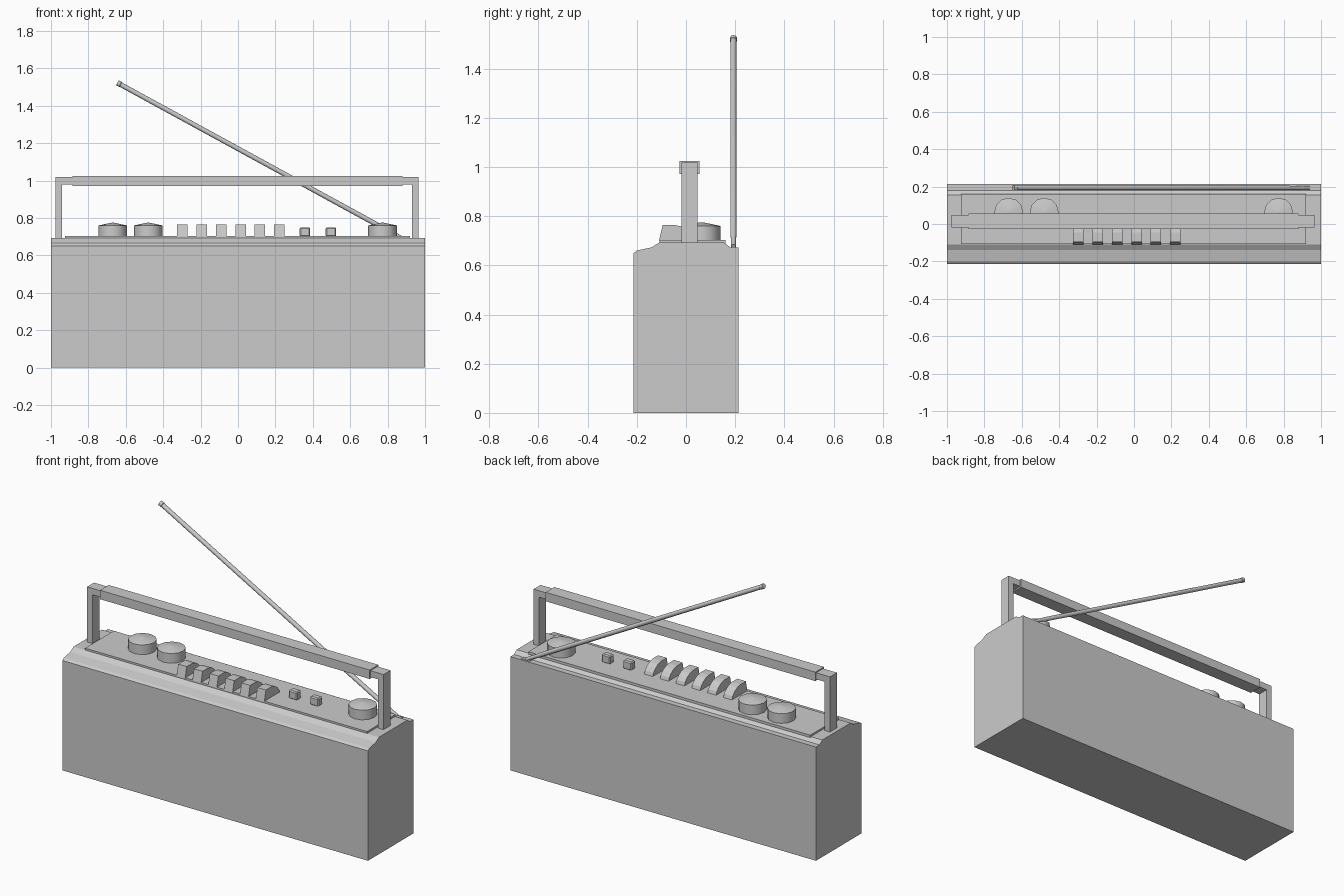
import bpy, math
from mathutils import Vector

if "Cube" in bpy.data.objects:
    bpy.data.objects.remove(bpy.data.objects["Cube"])

GREY = (0.6, 0.6, 0.6, 1)
mat = bpy.data.materials.new("plain grey")
mat.use_nodes = True
mat.diffuse_color = GREY
mat.node_tree.nodes["Principled BSDF"].inputs["Base Color"].default_value = GREY


def add_mesh(name, verts, faces):
    mesh = bpy.data.meshes.new(name)
    mesh.from_pydata(verts, [], faces)
    mesh.materials.append(mat)
    obj = bpy.data.objects.new(name, mesh)
    bpy.context.collection.objects.link(obj)
    return obj


def extrude_x(name, profile, x0, x1):
    """Extrude a clockwise (y, z) profile along x."""
    n = len(profile)
    verts = [(x, y, z) for x in (x0, x1) for y, z in profile]
    faces = [(i, (i + 1) % n, n + (i + 1) % n, n + i) for i in range(n)]
    faces += [tuple(reversed(range(n))), tuple(range(n, 2 * n))]
    return add_mesh(name, verts, faces)


def box(name, x, y, z):
    return extrude_x(name, [(y[0], z[0]), (y[0], z[1]), (y[1], z[1]), (y[1], z[0])], *x)


def lathe(name, profile, sides, location, axis=(0, 0, 1)):
    """Spin a bottom-to-top (radius, height) profile about an axis."""
    turn = Vector((0, 0, 1)).rotation_difference(Vector(axis))
    verts, faces = [], []
    for r, h in profile:
        for i in range(sides):
            a = math.tau * i / sides
            verts.append(turn @ Vector((r * math.cos(a), r * math.sin(a), h)) + Vector(location))
    for k in range(len(profile) - 1):
        for i in range(sides):
            j = (i + 1) % sides
            faces.append((k * sides + i, k * sides + j, (k + 1) * sides + j, (k + 1) * sides + i))
    top = (len(profile) - 1) * sides
    faces += [tuple(reversed(range(sides))), tuple(range(top, top + sides))]
    return add_mesh(name, verts, faces)


def smooth(obj, degrees=30):
    bpy.ops.object.select_all(action="DESELECT")
    obj.select_set(True)
    bpy.context.view_layer.objects.active = obj
    bpy.ops.object.shade_smooth_by_angle(angle=math.radians(degrees))


# Case, with shoulders at front and back
case = extrude_x("case", [(-0.213, 0), (-0.213, 0.65), (-0.2, 0.66), (-0.14, 0.673),
                          (-0.11, 0.692), (0.155, 0.692), (0.18, 0.673), (0.213, 0.673),
                          (0.213, 0)], -1, 1)

# Recess along the rear edge for the folded aerial
cutter = box("aerial_recess_cutter", (-0.945, 0.94), (0.185, 0.25), (0.65, 0.75))
cutter.hide_render = True
cutter.hide_viewport = True
cut = case.modifiers.new("aerial recess", "BOOLEAN")
cut.operation = "DIFFERENCE"
cut.solver = "EXACT"
cut.object = cutter
bpy.context.view_layer.objects.active = case
bpy.ops.object.modifier_apply(modifier=cut.name)
bpy.data.objects.remove(cutter)

# Control panel
box("control_panel", (-0.925, 0.92), (-0.108, 0.16), (0.685, 0.703))

# Handle: posts with short elbows, and a thicker grip between them
for name, side in (("right", -1), ("left", 1)):
    def span(a, b):
        return sorted((side * a - 0.005, side * b - 0.005))
    box(name + "_handle_post", span(0.935, 0.97), (-0.018, 0.047), (0.68, 1.018))
    box(name + "_handle_elbow", span(0.86, 0.935), (-0.018, 0.047), (0.98, 1.018))
box("handle_grip", (-0.885, 0.88), (-0.026, 0.055), (0.972, 1.025))

# Rotary knobs with low conical tops
for name, x in (("volume", -0.67), ("tone", -0.48), ("tuning", 0.773)):
    smooth(lathe(name + "_knob", [(0.077, 0.695), (0.077, 0.76), (0.006, 0.775)], 12,
                 (x, 0.063, 0)), 32)

# Row of piano keys, rounded towards the back
key = [(-0.11, 0.7), (-0.095, 0.764), (-0.045, 0.764), (-0.015, 0.757),
       (0.01, 0.742), (0.028, 0.722), (0.036, 0.7)]
for i in range(6):
    x = -0.297 + 0.1036 * i
    extrude_x(f"piano_key_{i + 1}", key, x - 0.028, x + 0.028)

# Two small switches
for i, x in enumerate((0.358, 0.497)):
    switch = box(f"switch_{i + 1}", (x - 0.028, x + 0.028), (0, 0.04), (0.7, 0.75))
    bevel = switch.modifiers.new("soft edges", "BEVEL")
    bevel.width = 0.006

# Aerial: pivot, rod and tip
base, tip = Vector((0.905, 0.193, 0.676)), Vector((-0.645, 0.193, 1.523))
length = (tip - base).length
smooth(lathe("aerial_rod", [(0.011, 0), (0.011, 0.08), (0.013, 0.09), (0.013, length - 0.02),
                            (0.015, length - 0.018), (0.015, length)], 10, base, tip - base), 40)
lathe("aerial_pivot", [(0.012, -0.03), (0.012, 0.03)], 8, (0.91, 0.193, 0.668), (1, 0, 0))
